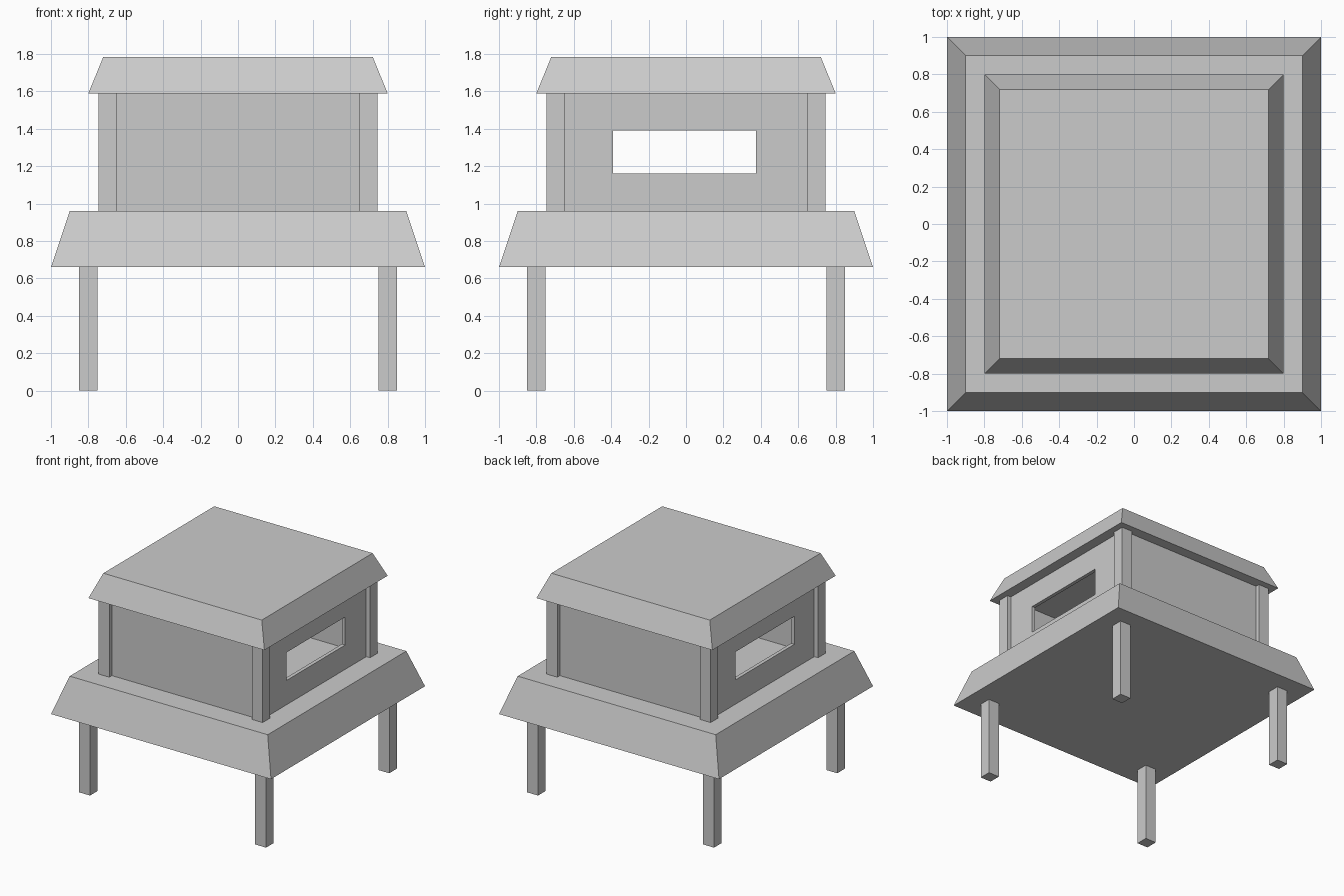
import bpy, bmesh

if "Cube" in bpy.data.objects:
    bpy.data.objects.remove(bpy.data.objects["Cube"])

def finish(name, bm):
    bmesh.ops.recalc_face_normals(bm, faces=bm.faces)
    mesh = bpy.data.meshes.new(name)
    bm.to_mesh(mesh)
    bm.free()
    obj = bpy.data.objects.new(name, mesh)
    bpy.context.collection.objects.link(obj)
    return obj

def frustum(name, centre, bottom, top, z0, z1):
    """Block with (half x, half y) sizes at the bottom and at the top."""
    bm = bmesh.new()
    bmesh.ops.create_cube(bm, size=2)
    for v in bm.verts:
        hx, hy = top if v.co.z > 0 else bottom
        v.co = (centre[0] + v.co.x * hx, centre[1] + v.co.y * hy, z1 if v.co.z > 0 else z0)
    return finish(name, bm)

def box(name, centre, half, z0, z1):
    return frustum(name, centre, half, half, z0, z1)

def window_wall(name, x0, x1, outer, inner):
    """Wall across x with a rectangular opening; rects are (y0, y1, z0, z1)."""
    bm = bmesh.new()
    def loop(r):
        return [bm.verts.new((x0, y, z)) for y, z in
                ((r[0], r[2]), (r[1], r[2]), (r[1], r[3]), (r[0], r[3]))]
    a, b = loop(outer), loop(inner)
    faces = [bm.faces.new((a[i], a[(i + 1) % 4], b[(i + 1) % 4], b[i])) for i in range(4)]
    back = bmesh.ops.extrude_face_region(bm, geom=faces, use_keep_orig=True)["geom"]
    for v in back:
        if isinstance(v, bmesh.types.BMVert):
            v.co.x = x1
    return finish(name, bm)

LEG_TOP, FLOOR, EAVES, RIDGE = 0.66, 0.96, 1.59, 1.785

# Platform and roof with sloping edges
frustum("platform", (0, 0), (1, 1), (0.9, 0.9), LEG_TOP, FLOOR)
frustum("roof", (0, 0), (0.8, 0.8), (0.72, 0.72), EAVES, RIDGE)

# Legs and corner posts
for sx, side in ((-1, "left"), (1, "right")):
    for sy, end in ((-1, "front"), (1, "back")):
        box(f"{end}_{side}_leg", (sx * 0.8, sy * 0.8), (0.05, 0.05), 0, LEG_TOP)
        box(f"{end}_{side}_post", (sx * 0.697, sy * 0.697), (0.049, 0.049), FLOOR, EAVES)

# Plain walls at front and back
for sy, end in ((-1, "front"), (1, "back")):
    box(f"{end}_wall", (0, sy * 0.697), (0.65, 0.015), FLOOR, EAVES)

# Side walls with a wide window
for sx, side in ((-1, "left"), (1, "right")):
    window_wall(f"{side}_window_wall", sx * 0.682, sx * 0.712,
                (-0.65, 0.65, FLOOR, EAVES), (-0.39, 0.375, 1.16, 1.39))
